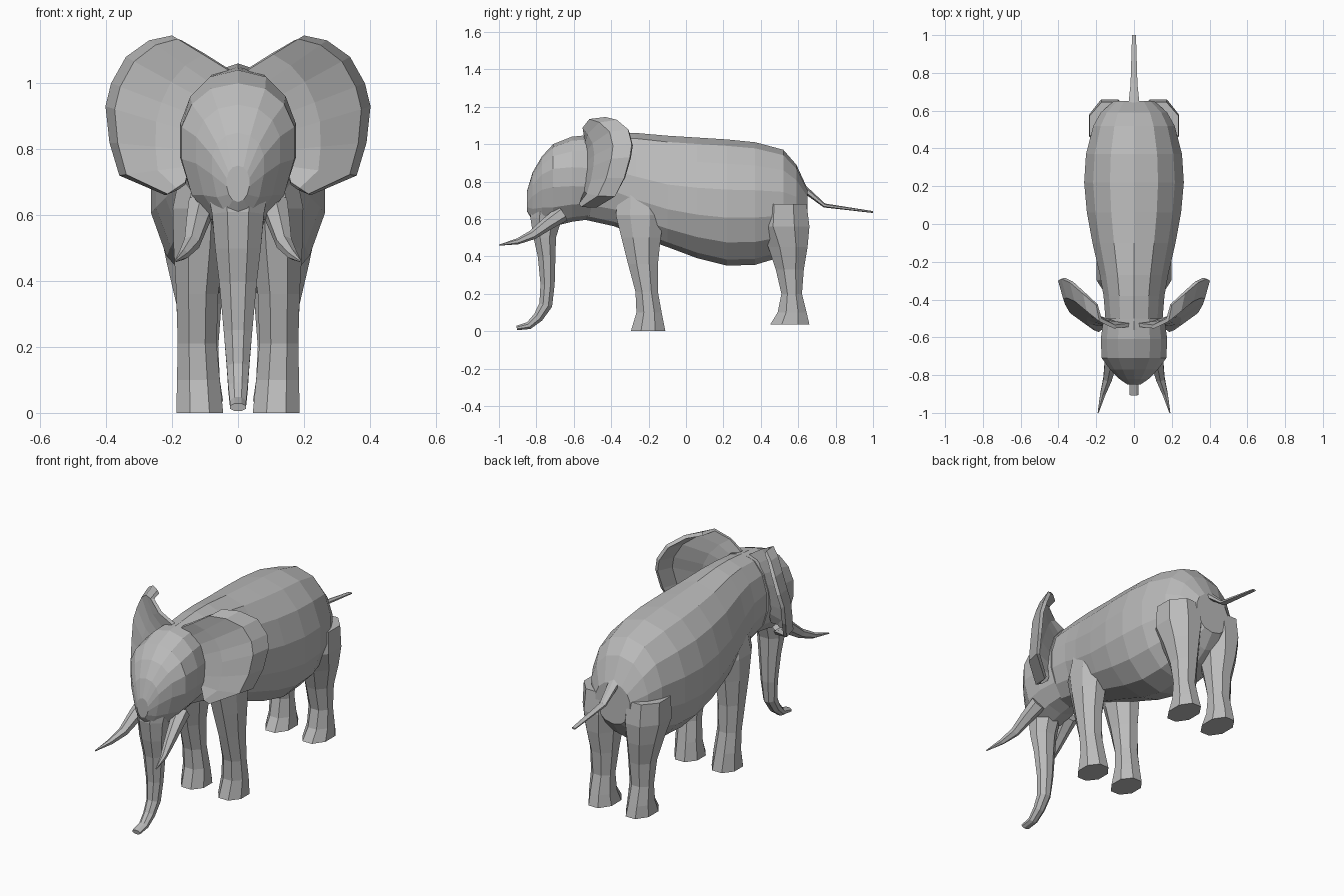
import bpy, bmesh, math
from mathutils import Vector

skin = bpy.data.materials.new("grey hide")
skin.diffuse_color = (0.5, 0.5, 0.5, 1)


def finish(name, bm, mirror=False):
    bmesh.ops.recalc_face_normals(bm, faces=bm.faces)
    me = bpy.data.meshes.new(name)
    bm.to_mesh(me)
    bm.free()
    me.materials.append(skin)
    ob = bpy.data.objects.new(name, me)
    bpy.context.collection.objects.link(ob)
    if mirror:
        ob.modifiers.new("mirror", 'MIRROR').use_mirror_merge = False
    return ob


def loft(name, rings, mirror=False):
    bm = bmesh.new()
    vs = [[bm.verts.new(p) for p in r] for r in rings]
    n = len(vs[0])
    for a, b in zip(vs, vs[1:]):
        for i in range(n):
            j = (i + 1) % n
            bm.faces.new((a[i], a[j], b[j], b[i]))
    bm.faces.new(vs[0])
    bm.faces.new(vs[-1])
    return finish(name, bm, mirror)


def section(y, top, bot, wide, w, n=14, p=0.9):
    # egg-shaped upright section, widest at height "wide"
    out = []
    for i in range(n):
        t = 2 * math.pi * i / n
        s, c = math.sin(t), math.cos(t)
        h = top - wide if c > 0 else wide - bot
        out.append(Vector((w * math.copysign(abs(s) ** p, s), y, wide + h * c)))
    return out


def tube(name, path, sides, mirror=False):
    # path rows: x, y, z, half width, half depth
    rings = []
    for i, (x, y, z, rx, rd) in enumerate(path):
        a, b = path[max(i - 1, 0)], path[min(i + 1, len(path) - 1)]
        d = (Vector(b[:3]) - Vector(a[:3])).normalized()
        side = (Vector((1, 0, 0)) - d * d.x).normalized()
        up = d.cross(side)
        rings.append([Vector((x, y, z)) + side * rx * math.cos(t) + up * rd * math.sin(t)
                      for t in (2 * math.pi * (k + 0.5) / sides for k in range(sides))])
    return loft(name, rings, mirror)


def leg(name, rows):
    # rows: z, front y, back y, inner x, outer x
    rings = []
    k = 1 / math.cos(math.pi / 8)
    for z, y0, y1, x0, x1 in rows:
        rings.append([Vector(((x0 + x1) / 2 + (x1 - x0) / 2 * k * math.cos(t),
                              (y0 + y1) / 2 + (y1 - y0) / 2 * k * math.sin(t), z))
                      for t in (math.pi * (i + 0.5) / 4 for i in range(8))])
    return loft(name, rings, True)


# Body, from neck to rump
loft("body", [section(*r) for r in (
    (-0.56, 1.045, 0.60, 0.82, 0.15), (-0.38, 1.06, 0.56, 0.80, 0.165),
    (-0.27, 1.06, 0.51, 0.76, 0.185), (-0.10, 1.045, 0.45, 0.71, 0.225),
    (0.06, 1.035, 0.39, 0.69, 0.255), (0.22, 1.025, 0.35, 0.68, 0.27),
    (0.37, 1.01, 0.355, 0.68, 0.26), (0.52, 0.97, 0.40, 0.68, 0.22),
    (0.59, 0.89, 0.45, 0.67, 0.18), (0.65, 0.76, 0.53, 0.65, 0.11))])

# Head
loft("head", [section(*r) for r in (
    (-0.85, 0.75, 0.64, 0.70, 0.035), (-0.82, 0.85, 0.59, 0.76, 0.08),
    (-0.77, 0.935, 0.57, 0.81, 0.13), (-0.71, 1.0, 0.56, 0.83, 0.175),
    (-0.61, 1.04, 0.585, 0.83, 0.18), (-0.50, 1.05, 0.60, 0.82, 0.165))])

# Trunk
tube("trunk", [(0, y, z, w, d) for y, z, w, d in (
    (-0.73, 0.72, 0.11, 0.10), (-0.75, 0.60, 0.085, 0.09), (-0.755, 0.50, 0.075, 0.065),
    (-0.745, 0.40, 0.062, 0.051), (-0.74, 0.25, 0.047, 0.041), (-0.75, 0.14, 0.037, 0.038),
    (-0.79, 0.075, 0.032, 0.03), (-0.84, 0.03, 0.027, 0.022), (-0.905, 0.017, 0.026, 0.013))], 8)

# Tusks
tube("tusks", [(0.11, -0.66, 0.63, 0.045, 0.045), (0.125, -0.74, 0.575, 0.036, 0.036),
               (0.14, -0.82, 0.515, 0.026, 0.026), (0.165, -0.90, 0.48, 0.016, 0.016),
               (0.19, -1.0, 0.46, 0.003, 0.003)], 6, True)

# Tail
tube("tail", [(0, 0.62, 0.77, 0.035, 0.02), (0, 0.74, 0.672, 0.021, 0.011),
              (0, 1.0, 0.637, 0.012, 0.005)], 6)

# Legs
leg("front_legs", [(0, -0.295, -0.11, 0.045, 0.187), (0.10, -0.265, -0.13, 0.055, 0.185),
                   (0.21, -0.27, -0.15, 0.065, 0.183), (0.36, -0.31, -0.15, 0.06, 0.187),
                   (0.50, -0.345, -0.135, 0.04, 0.195), (0.62, -0.375, -0.115, 0.03, 0.198),
                   (0.76, -0.36, -0.14, 0.03, 0.17)])
leg("hind_legs", [(0.035, 0.45, 0.66, 0.045, 0.187), (0.10, 0.49, 0.645, 0.055, 0.183),
                  (0.20, 0.51, 0.62, 0.06, 0.18), (0.33, 0.48, 0.63, 0.05, 0.187),
                  (0.45, 0.44, 0.65, 0.04, 0.215), (0.56, 0.385, 0.66, 0.02, 0.238),
                  (0.68, 0.40, 0.645, 0.02, 0.235)])

# Ears: cupped sheets between the head and a curved rim
rim = [(0.20, -0.43, 1.145), (0.27, -0.37, 1.13), (0.34, -0.31, 1.08), (0.385, -0.29, 1.0),
       (0.402, -0.30, 0.93), (0.39, -0.33, 0.82), (0.36, -0.38, 0.72), (0.22, -0.48, 0.66)]
bm = bmesh.new()
grid = []
for i, r in enumerate(rim):
    f = i / (len(rim) - 1)
    root = Vector((0.03 + 0.13 * f ** 0.6, -0.545, 1.04 - 0.34 * f))
    row = []
    for t, push in ((0, 0), (0.45, 0.06), (0.9, 0.075), (1, 0)):
        p = root.lerp(Vector(r), t)
        p.y -= push
        p.y = max(p.y, -0.572)
        row.append(bm.verts.new(p))
    grid.append(row)
for a, b in zip(grid, grid[1:]):
    for k in range(3):
        bm.faces.new((a[k], a[k + 1], b[k + 1], b[k]))
ears = finish("ears", bm)
shell = ears.modifiers.new("thickness", 'SOLIDIFY')
shell.thickness = 0.02
shell.offset = -1 if ears.data.polygons[4].normal.y < 0 else 1
ears.modifiers.new("mirror", 'MIRROR').use_mirror_merge = False
